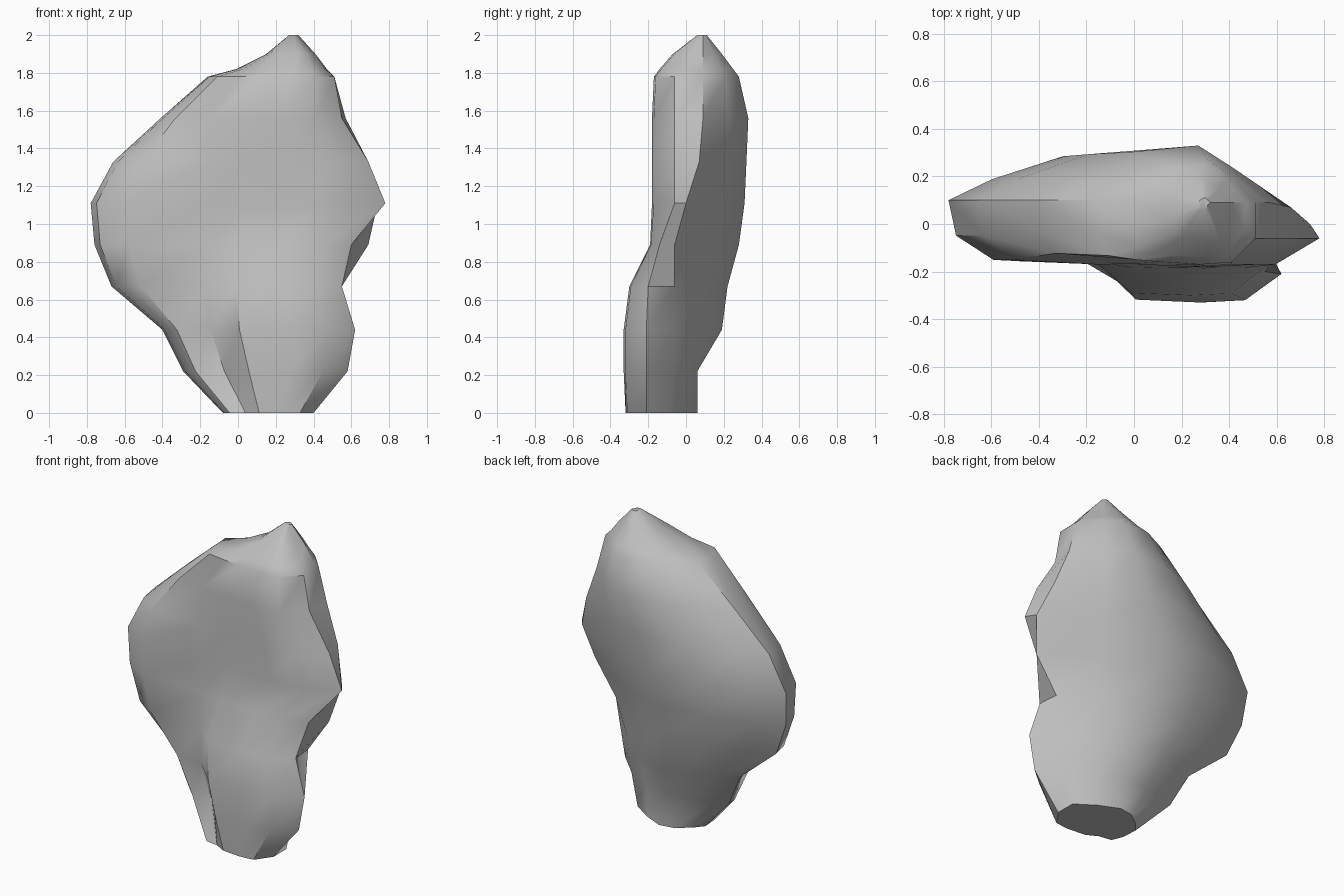
import bpy
import bmesh

cube = bpy.data.objects.get("Cube")
if cube:
    bpy.data.objects.remove(cube, do_unlink=True)

# Plain stone material
stone = bpy.data.materials.new("stone grey")
stone.use_nodes = True
colour = (0.52, 0.52, 0.52, 1)
stone.diffuse_color = colour
stone.node_tree.nodes["Principled BSDF"].inputs["Base Color"].default_value = colour

# Boulder levels: height, left tip (x, y), right panel's front edge (x, y)
# and back edge (x, y), front depth on each half, back ridge (x, y)
levels = [
    (0, -.08, -.08, .4, -.21, .4, -.08, -.27, -.32, .15, .06),
    (.22, -.29, -.02, .58, -.21, .43, -.06, -.16, -.33, .12, .06),
    (.44, -.4, .02, .62, -.21, .46, -.06, -.17, -.33, .1, .19),
    (.67, -.67, .04, .55, -.2, .54, -.06, -.17, -.3, .05, .22),
    (.89, -.76, .07, .6, -.14, .69, -.06, -.16, -.19, .05, .28),
    (1.11, -.78, .1, .78, -.06, .74, 0, -.17, -.18, .05, .31),
    (1.33, -.66, .1, .69, -.06, .66, .07, -.17, -.18, .15, .32),
    (1.56, -.41, .1, .55, -.06, .57, .09, -.14, -.18, .27, .33),
    (1.78, -.16, .1, .51, -.06, .51, .09, -.15, -.17, .3, .28),
    (1.82, -.01, .1, .46, -.03, .47, .09, -.11, -.14, .3, .25),
    (1.9, .15, .1, .4, .02, .41, .09, -.05, -.07, .3, .19),
    (2, .27, .09, .31, .08, .32, .09, .06, .06, .3, .11),
]


def mix(a, b, t):
    return a + (b - a) * t


def cross_section(level):
    """Walk around one level: left tip, front, right panel, back ridge."""
    (z, left_x, left_y, edge_x, edge_y, rear_x, rear_y,
     front_left, front_right, ridge_x, ridge_y) = level
    points = [(left_x, left_y, z)]
    # Flat left front, ending where the lower bulge steps out
    step_x = max(-.15, mix(left_x, edge_x, .25))
    for t, depth in ((.05, .55), (.3, .93), (1, 1)):
        points.append((mix(left_x, step_x, t), mix(left_y, front_left, depth), z))
    for t, depth in ((.2, .9), (.55, 1), (.8, .92)):
        points.append((mix(step_x, edge_x, t), mix(edge_y, front_right, depth), z))
    # Narrow right panel
    points.append((edge_x, edge_y, z))
    points.append((rear_x, rear_y, z))
    # Back: up to the ridge, then a broad plane to the left
    points.append((mix(rear_x, ridge_x, .5), mix(rear_y, ridge_y, .6), z))
    points.append((ridge_x, ridge_y, z))
    for t, rise in ((.58, .88), (.22, .42)):
        points.append((mix(left_x, ridge_x, t), mix(left_y, ridge_y, rise), z))
    return points


# Skin the levels and cap both ends
bm = bmesh.new()
rings = [[bm.verts.new(p) for p in cross_section(level)] for level in levels]
for lower, upper in zip(rings, rings[1:]):
    for i in range(len(lower)):
        j = (i + 1) % len(lower)
        bm.faces.new((lower[i], lower[j], upper[j], upper[i]))
bm.faces.new(rings[0][::-1])
bm.faces.new(rings[-1])
bmesh.ops.recalc_face_normals(bm, faces=bm.faces)

mesh = bpy.data.meshes.new("boulder")
bm.to_mesh(mesh)
bm.free()
mesh.materials.append(stone)
boulder = bpy.data.objects.new("boulder", mesh)
bpy.context.collection.objects.link(boulder)

# Soft shading with the strong ridges kept crisp
bpy.ops.object.select_all(action="DESELECT")
boulder.select_set(True)
bpy.context.view_layer.objects.active = boulder
bpy.ops.object.shade_smooth_by_angle(angle=.7)
